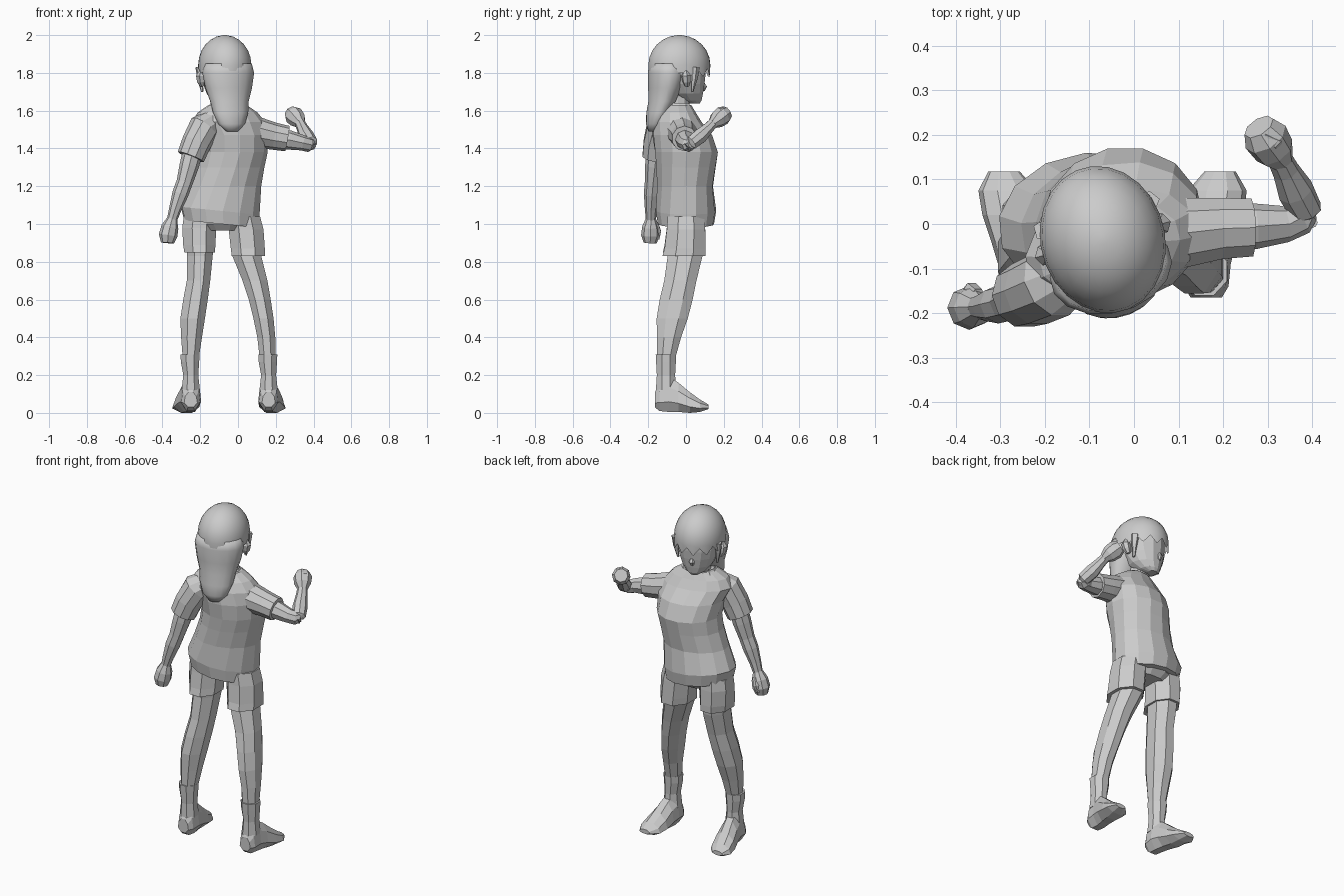
import bpy, bmesh
from math import sin, cos, pi, radians
from mathutils import Vector, Matrix


def loft(name, rings, smooth=False, cap_start=True, cap_end=True):
    """Skin a list of equal-length point rings into one object."""
    bm = bmesh.new()
    vs = [[bm.verts.new(p) for p in r] for r in rings]
    n = len(vs[0])
    for a, b in zip(vs, vs[1:]):
        for i in range(n):
            j = (i + 1) % n
            bm.faces.new((a[i], a[j], b[j], b[i]))
    if cap_start:
        bm.faces.new(vs[0][::-1])
    if cap_end:
        bm.faces.new(vs[-1])
    bmesh.ops.recalc_face_normals(bm, faces=bm.faces)
    for f in bm.faces:
        f.smooth = smooth
    me = bpy.data.meshes.new(name)
    bm.to_mesh(me)
    bm.free()
    ob = bpy.data.objects.new(name, me)
    bpy.context.collection.objects.link(ob)
    return ob


def ring(z, cx, cy, rx, ry, n=8, yaw=0, tilt=0):
    """Horizontal elliptical ring, optionally turned and sloped along x."""
    m = Matrix.Rotation(radians(yaw), 3, 'Z')
    pts = []
    for i in range(n):
        a = 2 * pi * (i + .5) / n
        v = m @ Vector((rx * cos(a), ry * sin(a), 0)) * (1 / cos(pi / n)) ** .6
        pts.append(Vector((cx, cy, z + tilt * v.x)) + v)
    return pts


def tube(name, path, n=8):
    """Limb along a path of (x, y, z, radius)."""
    pts = [Vector(p[:3]) for p in path]
    rings = []
    for i, p in enumerate(path):
        t = (pts[min(i + 1, len(pts) - 1)] - pts[max(i - 1, 0)]).normalized()
        ref = Vector((0, 1, 0)) if abs(t.y) < .8 else Vector((0, 0, 1))
        u = t.cross(ref).normalized()
        w = t.cross(u)
        rings.append([pts[i] + p[3] * 1.03 * (u * cos(2 * pi * k / n) + w * sin(2 * pi * k / n))
                      for k in range(n)])
    return loft(name, rings)


# Shirt body, twisted slightly at the shoulders
shirt = [(1.0, -.09, 0, .195, .147, 5), (1.07, -.094, 0, .208, .158, 5),
         (1.2, -.065, -.005, .187, .147, 8), (1.3, -.04, 0, .178, .157, 10),
         (1.38, -.025, .003, .18, .167, 12), (1.47, -.03, -.02, .187, .155, 15),
         (1.54, -.05, -.05, .195, .125, 15), (1.59, -.055, -.055, .16, .1, 15),
         (1.63, -.055, -.05, .1, .075, 15)]
loft("shirt_body", [ring(z, x, y, a, b, 14, w, -.1 if z < 1.1 else 0)
                    for z, x, y, a, b, w in shirt])

# Open collar with a notch at the front
collar = []
for z, a, b in ((1.59, .115, .1), (1.64, .085, .07), (1.6, .075, .06)):
    r = ring(z, -.06, -.045, a, b, 14, 15)
    for i in (2, 3, 4):
        r[i].z -= .05 if i == 3 else .025
    collar.append(r)
loft("shirt_collar", collar, cap_start=False, cap_end=False)

# Sleeves
tube("right_sleeve", [(.03, -.03, 1.5, .085), (.1, -.02, 1.485, .08),
                      (.19, -.01, 1.465, .07), (.262, -.008, 1.452, .066)], 10)
tube("left_sleeve", [(-.13, -.1, 1.55, .06), (-.18, -.13, 1.51, .08),
                     (-.22, -.15, 1.43, .076), (-.25, -.16, 1.355, .072)], 10)

# Bare arms
tube("right_upper_arm", [(.2, -.01, 1.455, .05), (.27, -.005, 1.445, .05),
                         (.34, .0, 1.43, .04), (.375, .015, 1.42, .038),
                         (.395, .03, 1.425, .025)])
tube("right_forearm", [(.39, .0, 1.41, .022), (.385, .03, 1.43, .037),
                       (.362, .075, 1.465, .04), (.34, .12, 1.51, .03),
                       (.325, .15, 1.54, .027)])
tube("left_arm", [(-.235, -.155, 1.4, .052), (-.258, -.165, 1.31, .05),
                  (-.283, -.175, 1.22, .042), (-.305, -.18, 1.16, .042),
                  (-.332, -.185, 1.08, .032), (-.35, -.186, 1.02, .026)])

# Fists with thumbs
tube("right_fist", [(.333, .14, 1.53, .026), (.315, .165, 1.552, .045),
                    (.295, .195, 1.575, .05), (.28, .218, 1.59, .036)])
tube("right_thumb", [(.33, .16, 1.56, .016), (.315, .185, 1.6, .018), (.29, .2, 1.612, .01)], 6)
tube("left_fist", [(-.348, -.186, 1.03, .026), (-.36, -.187, .985, .044),
                   (-.37, -.188, .94, .048), (-.373, -.19, .9, .034)])
tube("left_thumb", [(-.35, -.16, 1.0, .016), (-.365, -.148, .96, .018), (-.375, -.15, .92, .01)], 6)

# Shorts: hidden pelvis and two wide legs
loft("shorts_pelvis", [ring(.965, -.08, 0, .13, .085, 12), ring(1.0, -.085, 0, .17, .115, 12),
                       ring(1.1, -.085, 0, .175, .13, 12)])
shorts = {"right": [(1.04, .03, 0, .09, .1), (.97, .043, 0, .095, .105),
                    (.87, .052, -.005, .093, .112), (.83, .055, -.01, .091, .118)],
          "left": [(1.04, -.2, 0, .09, .1), (.98, -.205, 0, .093, .105),
                   (.89, -.205, -.005, .088, .112), (.85, -.203, -.01, .084, .116)]}
# Legs from thigh to ankle
legs = {"right": [(.95, .04, 0, .085, .1), (.83, .047, -.005, .079, .095), (.7, .09, -.03, .068, .088),
                  (.6, .115, -.052, .06, .09), (.5, .135, -.073, .055, .085),
                  (.4, .15, -.09, .049, .066), (.29, .157, -.105, .044, .05)],
        "left": [(.95, -.2, 0, .08, .1), (.83, -.202, -.005, .07, .095), (.7, -.209, -.03, .064, .088),
                 (.6, -.225, -.052, .067, .09), (.5, -.24, -.073, .067, .085),
                 (.4, -.246, -.09, .057, .066), (.29, -.25, -.105, .044, .05)]}
# Foot sections: y, half width, bottom, top
foot = [(-.165, .035, .03, .11), (-.14, .05, .01, .16), (-.09, .055, .005, .19),
        (-.04, .06, .005, .16), (.02, .068, 0, .11), (.075, .066, .005, .07), (.118, .035, .02, .045)]
for side, ax, toe in (("right", .162, .03), ("left", -.25, -.04)):
    loft(side + "_shorts_leg", [ring(*r) for r in shorts[side]])
    loft(side + "_leg", [ring(*r) for r in legs[side]])
    loft(side + "_sock", [ring(z, ax + (-.004 if z > .25 else 0), -.106, a, b)
                          for z, a, b in ((.31, .052, .056), (.27, .05, .054),
                                          (.2, .041, .05), (.12, .05, .055))])
    rings = []
    for y, w, lo, hi in foot:
        cx = ax + toe * max(0, y + .09) / .2
        k = 1 / cos(pi / 8)
        rings.append([Vector((cx + k * w * (1 if sin(a) < 0 else .85) * cos(a), y,
                              (lo + hi) / 2 + k * (hi - lo) / 2 * sin(a)))
                      for a in [2 * pi * (i + .5) / 8 for i in range(8)]])
    loft(side + "_foot", rings)

# Head parts are built about a head centre and turned together
HX, HY, TURN = -.07, -.035, 15
head_parts = []
head_parts.append(loft("neck", [ring(z, 0, y, .055, .058, 10)
                                for z, y in ((1.56, -.02), (1.64, -.005), (1.72, 0))]))
face = [(1.638, .085, .025, .025), (1.655, .06, .055, .06), (1.69, .035, .085, .092),
        (1.74, .015, .108, .12), (1.79, .005, .122, .135), (1.86, 0, .125, .14)]
head_parts.append(loft("face", [ring(z, 0, y, a, b, 14) for z, y, a, b in face]))
head_parts.append(tube("nose", [(0, .12, 1.76, .008), (0, .135, 1.725, .016),
                                (0, .13, 1.705, .008)], 6))

# Hair cap with a jagged fringe
cap = []
for t in (86, 72, 58, 44, 30, 15, 0):
    c = cos(radians(t))
    cap.append(ring(1.84 + .16 * sin(radians(t)), 0, 0, .139 * c, .166 * c, 24))
fringe = ring(1.8, 0, 0, .138, .164, 24)
for i, v in enumerate(fringe):
    if v.y > 0:
        v.z += .022 if i % 2 else -.022
cap.append(fringe)
head_parts.append(loft("hair_cap", cap, True, cap_end=False))

# Long hair gathered down the back
back = [(1.85, -.07, .125, .09), (1.8, -.07, .138, .096), (1.72, -.08, .124, .085),
        (1.65, -.095, .103, .07), (1.59, -.12, .094, .056), (1.53, -.14, .072, .038),
        (1.49, -.15, .03, .018)]
head_parts.append(loft("hair_back", [ring(z, 0, y, a, b, 16) for z, y, a, b in back], True))

# Ears and the locks in front of them
for s, side in ((1, "right"), (-1, "left")):
    head_parts.append(tube(side + "_ear", [(s * .12, .01, 1.73, .012), (s * .128, .005, 1.755, .022),
                                           (s * .133, 0, 1.785, .024), (s * .128, 0, 1.81, .012)], 6))
    head_parts.append(tube(side + "_side_lock", [(s * .122, .055, 1.83, .024), (s * .122, .05, 1.77, .016),
                                                 (s * .113, .04, 1.7, .006)], 5))
for ob in head_parts:
    ob.data.transform(Matrix.Translation((HX, HY, 0)) @ Matrix.Rotation(radians(TURN), 4, 'Z'))
